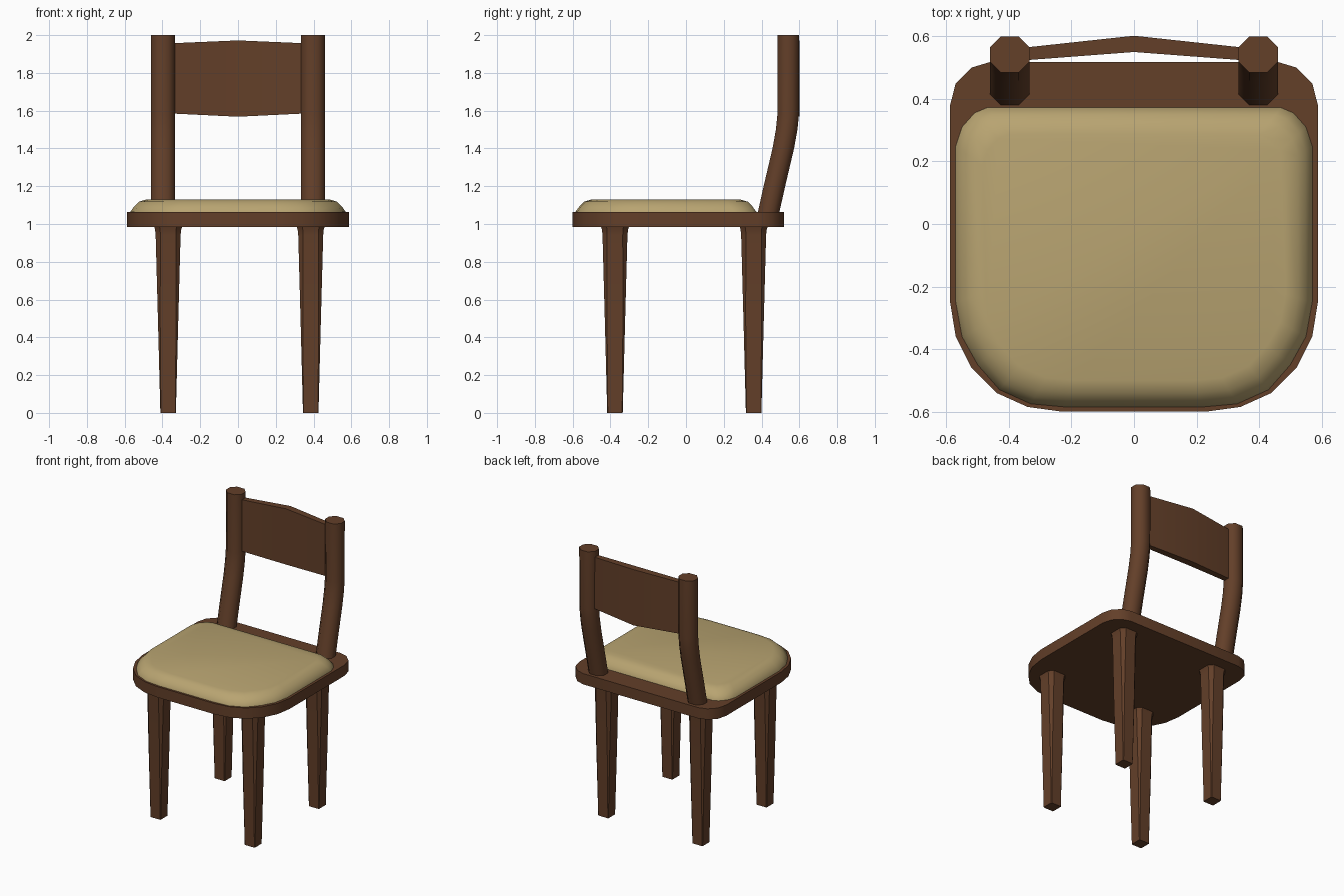
import bpy
import math

if "Cube" in bpy.data.objects:
    bpy.data.objects.remove(bpy.data.objects["Cube"])


def material(name, color):
    mat = bpy.data.materials.new(name)
    mat.diffuse_color = color
    mat.use_nodes = True
    mat.node_tree.nodes["Principled BSDF"].inputs["Base Color"].default_value = mat.diffuse_color
    return mat


wood = material("walnut_wood", (0.125, 0.05, 0.022, 1))
fabric = material("tan_fabric", (0.48, 0.37, 0.165, 1))


def loft(name, rings, mat, angle=40):
    """Skin a stack of equal-length rings and cap both ends."""
    n = len(rings[0])
    verts = [v for ring in rings for v in ring]
    faces = [tuple(range(n))[::-1],
             tuple(range(len(verts) - n, len(verts)))]
    for r in range(len(rings) - 1):
        for i in range(n):
            j = (i + 1) % n
            faces.append((r * n + i, r * n + j, (r + 1) * n + j, (r + 1) * n + i))
    mesh = bpy.data.meshes.new(name)
    mesh.from_pydata(verts, [], faces)
    mesh.materials.append(mat)
    obj = bpy.data.objects.new(name, mesh)
    bpy.context.collection.objects.link(obj)
    bpy.ops.object.select_all(action='DESELECT')
    obj.select_set(True)
    bpy.context.view_layer.objects.active = obj
    bpy.ops.object.shade_smooth_by_angle(angle=math.radians(angle))
    return obj


def mirrored(half):
    """Complete a right-hand outline (front to back) with its mirror image."""
    return half + [(-x, y) for x, y in reversed(half)]


def octagon(cx, cy, z, hx, hy, cut):
    """Rectangle with chamfered corners at height z."""
    a, b = hx - cut, hy - cut
    pts = [(hx, -b), (hx, b), (a, hy), (-a, hy), (-hx, b), (-hx, -b), (-a, -hy), (a, -hy)]
    return [(cx + x, cy + y, z) for x, y in pts]


# Seat board
seat_outline = mirrored([(0.23, -0.60), (0.34, -0.585), (0.44, -0.54), (0.52, -0.46),
                         (0.57, -0.36), (0.588, -0.25), (0.588, 0.38), (0.57, 0.45),
                         (0.52, 0.50), (0.46, 0.518)])
loft("seat", [[(x, y, z) for x, y in seat_outline] for z in (0.985, 1.063)], wood)

# Cushion with a rounded upper edge
cushion_outline = mirrored([(0.22, -0.585), (0.33, -0.575), (0.43, -0.53), (0.50, -0.45),
                            (0.55, -0.36), (0.57, -0.25), (0.57, 0.25), (0.55, 0.31),
                            (0.51, 0.355), (0.47, 0.372)])
cy = -0.107
rings = []
for inset, z in ((0, 1.05), (0, 1.065), (0.022, 1.095), (0.045, 1.118), (0.085, 1.13)):
    sx, sy = 1 - inset / 0.57, 1 - inset / 0.479
    rings.append([(x * sx, cy + (y - cy) * sy, z) for x, y in cushion_outline])
loft("cushion", rings, fabric, 50)

# Tapered legs: square foot, softened and flared at the top
leg_profile = ((0, 0.041, 0.003), (0.50, 0.054, 0.012), (0.94, 0.066, 0.025),
               (0.97, 0.069, 0.027), (0.995, 0.077, 0.03))
for row, y in (("front", -0.376), ("rear", 0.358)):
    for side, x in (("left", -0.37), ("right", 0.385)):
        loft(f"{row}_leg_{side}", [octagon(x, y, z, h, h, c) for z, h, c in leg_profile], wood)

# Curved back posts
post_path = ((1.03, 0.43), (1.20, 0.468), (1.40, 0.515), (1.50, 0.533), (1.58, 0.541), (2.0, 0.542))
for side, x in (("left", -0.397), ("right", 0.397)):
    loft(f"back_post_{side}", [octagon(x, y, z, 0.063, 0.057, 0.034) for z, y in post_path],
         wood, 50)

# Backrest panel, bowed backwards at the middle
panel = []
for x, y0, y1, z0, z1 in ((-0.37, 0.522, 0.562, 1.586, 1.956), (0, 0.55, 0.602, 1.568, 1.972),
                          (0.37, 0.522, 0.562, 1.586, 1.956)):
    panel.append([(x, y0, z0), (x, y1, z0), (x, y1, z1), (x, y0, z1)])
loft("backrest", panel, wood)
